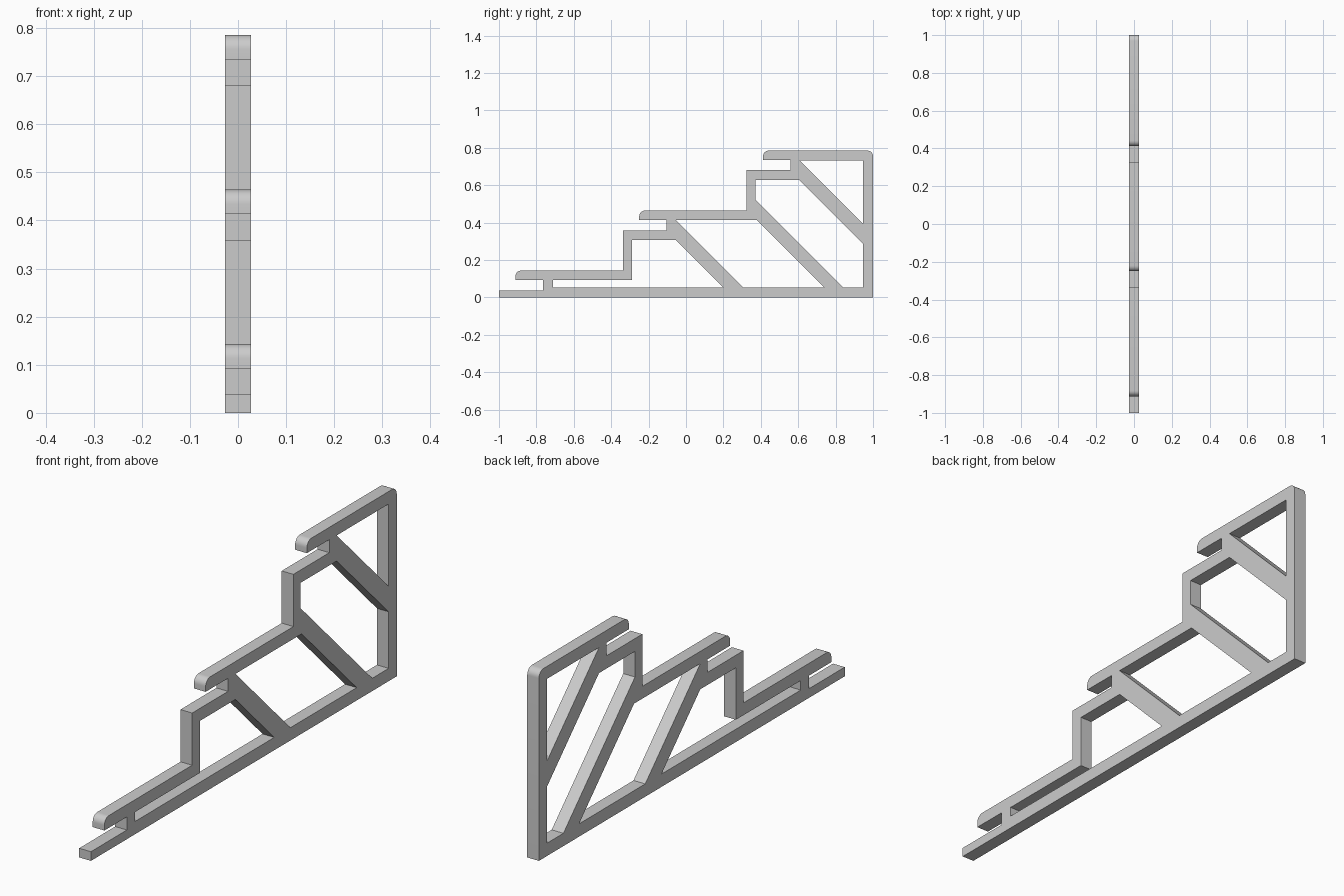
import bpy
import bmesh
import math
from mathutils import Matrix, Vector

HALF_WIDTH = 0.0268
RADIUS = 0.03
RUN, RISE = 0.662, 0.321      # offset from one step to the next
TOP, BACK = 0.785, 1.0

cube = bpy.data.objects.get("Cube")
if cube:
    bpy.data.objects.remove(cube, do_unlink=True)


def rounded(corner, before, after, segments=8):
    """Quarter-round corner; before/after are unit directions towards the neighbours."""
    c, a, b = Vector(corner), Vector(before), Vector(after)
    centre = c + (a + b) * RADIUS
    points = []
    for i in range(segments + 1):
        t = math.pi / 2 * i / segments
        points.append(tuple(centre - (b * math.cos(t) + a * math.sin(t)) * RADIUS))
    return points


# Outer outline in (y, z): base, back post, then the steps downwards
outline = [(-1, 0), (BACK, 0)]
outline += rounded((BACK, TOP), (0, -1), (-1, 0))
for step in (2, 1, 0):
    dy, dz = step * RUN, step * RISE
    outline += rounded((-0.912 + dy, 0.143 + dz), (1, 0), (0, -1))   # tread nosing
    outline += [(y + dy, z + dz) for y, z in (
        (-0.912, 0.092), (-0.765, 0.092), (-0.765, 0.038), (-1, 0.038))]
    if step:
        outline.append((-1 + dy, 0.143 + dz - RISE))                # foot of the riser

# Openings between the treads, risers and diagonal braces
openings = [
    [(-0.712, 0.053), (0.199, 0.053), (-0.055, 0.307), (-0.288, 0.307),
     (-0.288, 0.092), (-0.712, 0.092)],
    [(0.305, 0.053), (0.738, 0.053), (0.378, 0.413), (-0.055, 0.413)],
    [(0.84, 0.053), (0.947, 0.053), (0.947, 0.287), (0.607, 0.627),
     (0.372, 0.627), (0.372, 0.521)],
    [(0.947, 0.393), (0.947, 0.733), (0.607, 0.733)],
]

# Filled, extruded profile
curve = bpy.data.curves.new("stringer_profile", "CURVE")
curve.dimensions = "2D"
curve.fill_mode = "BOTH"
curve.extrude = HALF_WIDTH
for loop in [outline] + openings:
    spline = curve.splines.new("POLY")
    spline.points.add(len(loop) - 1)
    for point, (y, z) in zip(spline.points, loop):
        point.co = (y, z, 0, 1)
    spline.use_cyclic_u = True

helper = bpy.data.objects.new("stringer_profile", curve)
bpy.context.collection.objects.link(helper)
bpy.context.view_layer.update()
evaluated = helper.evaluated_get(bpy.context.evaluated_depsgraph_get())
mesh = bpy.data.meshes.new_from_object(evaluated)
bpy.data.objects.remove(helper, do_unlink=True)

# Stand the profile up in the YZ plane and weld it into one solid
mesh.transform(Matrix(((0, 0, 1, 0), (1, 0, 0, 0), (0, 1, 0, 0), (0, 0, 0, 1))))
bm = bmesh.new()
bm.from_mesh(mesh)
bmesh.ops.remove_doubles(bm, verts=bm.verts, dist=0.0001)
bmesh.ops.recalc_face_normals(bm, faces=bm.faces)
bm.to_mesh(mesh)
bm.free()

# Plain grey finish
grey = bpy.data.materials.new("plain_grey")
grey.use_nodes = True
colour = (0.6, 0.6, 0.6, 1)
grey.diffuse_color = colour
grey.node_tree.nodes["Principled BSDF"].inputs["Base Color"].default_value = colour
mesh.materials.clear()
mesh.materials.append(grey)

stringer = bpy.data.objects.new("stair_stringer", mesh)
bpy.context.collection.objects.link(stringer)
bpy.ops.object.select_all(action="DESELECT")
stringer.select_set(True)
bpy.context.view_layer.objects.active = stringer
bpy.ops.object.shade_smooth_by_angle(angle=math.radians(30))
